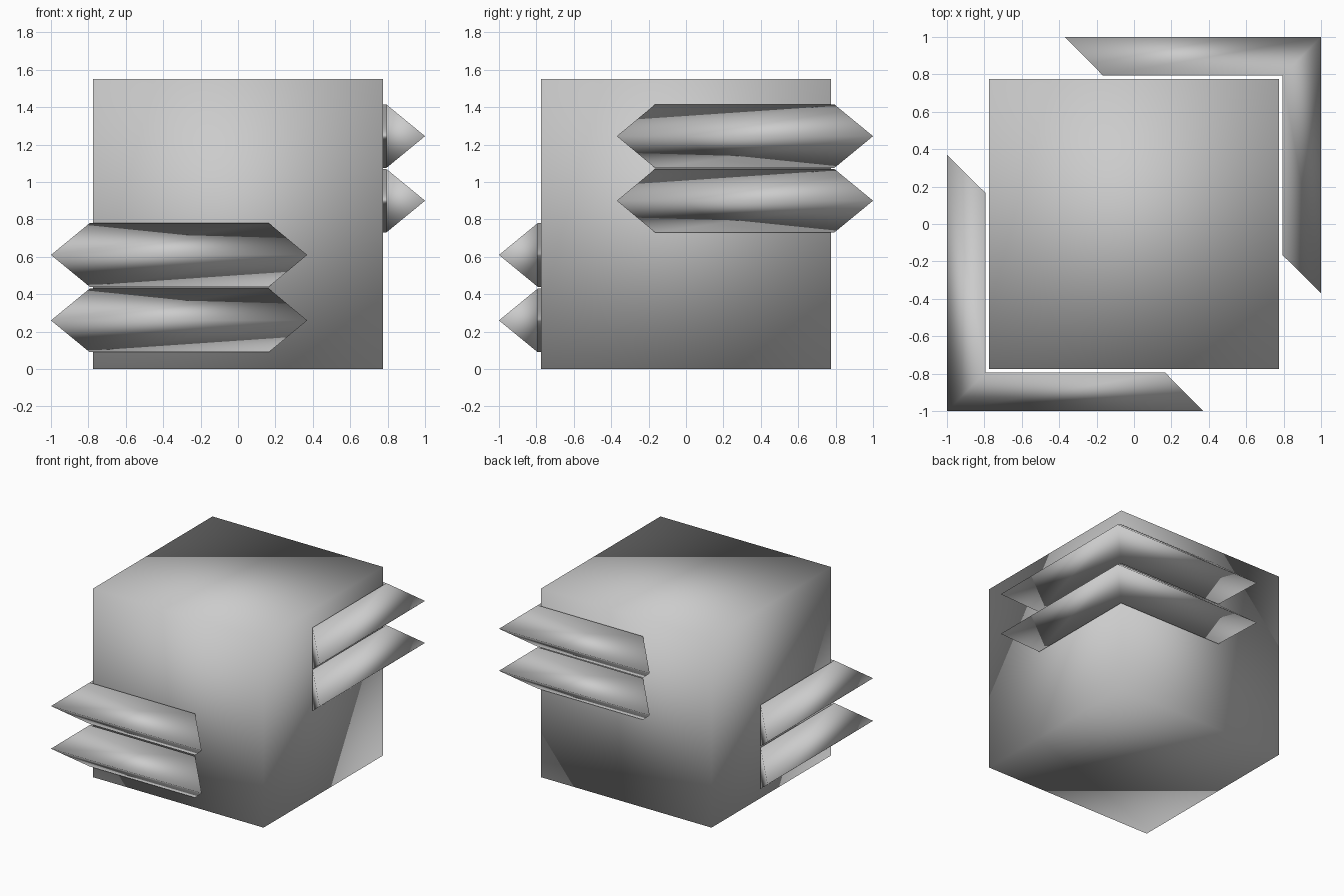
import bpy

if "Cube" in bpy.data.objects:
    bpy.data.objects.remove(bpy.data.objects["Cube"])

HALF = 0.775     # half width of the block
OUT = 1.0        # outer ridge distance
INN = 0.793      # inner face distance
TIP = 0.37       # where the ridge ends
END = 0.165      # where the inner face ends
RISE = 0.17      # half height of a rib


def smooth_object(name, verts, faces):
    mesh = bpy.data.meshes.new(name)
    mesh.from_pydata(verts, [], faces)
    mesh.polygons.foreach_set("use_smooth", [True] * len(faces))
    obj = bpy.data.objects.new(name, mesh)
    bpy.context.collection.objects.link(obj)
    return obj


# main block, softly shaded across its corners
bpy.ops.mesh.primitive_cube_add(size=2 * HALF, location=(0, 0, HALF))
block = bpy.context.object
block.name = "block"
bpy.ops.object.shade_smooth()


# triangular rib wrapped around one vertical corner, with angled ends
def corner_rib(name, side, z):
    ridge = [(TIP, -OUT), (-OUT, -OUT), (-OUT, TIP)]
    inner = [(END, -INN), (-INN, -INN), (-INN, END)]
    verts = []
    for (rx, ry), (ix, iy) in zip(ridge, inner):
        verts += [(side * rx, side * ry, z),
                  (side * ix, side * iy, z + RISE),
                  (side * ix, side * iy, z - RISE)]
    faces = [(0, 1, 2), (8, 7, 6)]
    for s in (0, 3):
        for a in range(3):
            b = (a + 1) % 3
            faces.append((s + b, s + a, s + 3 + a, s + 3 + b))
    return smooth_object(name, verts, faces)


# lower pair at the front left, upper pair at the back right
for i, z in enumerate((0.26, 0.61)):
    corner_rib(f"front_left_rib_{i + 1}", 1, z)
for i, z in enumerate((0.90, 1.245)):
    corner_rib(f"back_right_rib_{i + 1}", -1, z)
